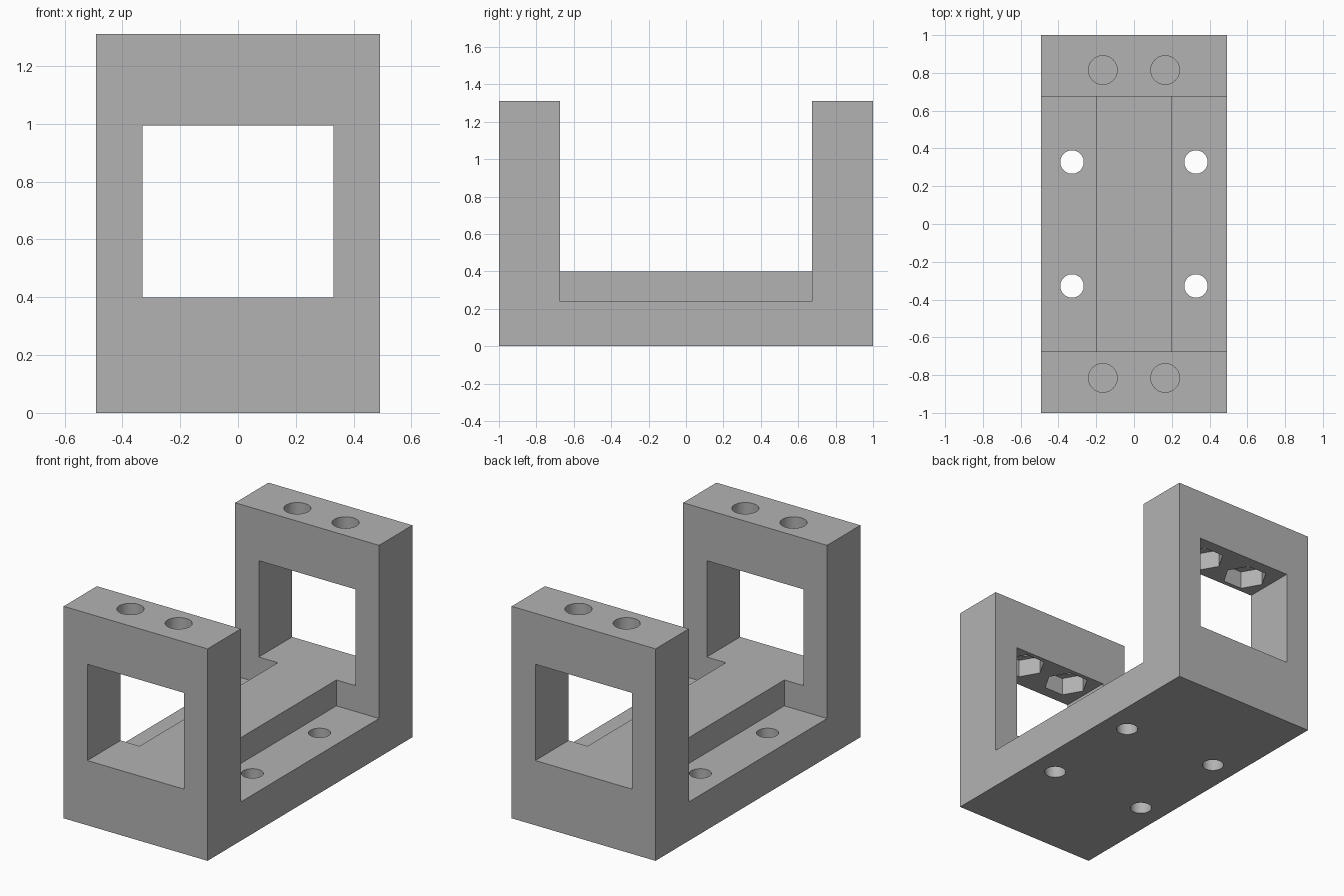
import bpy, bmesh, math

cube = bpy.data.objects.get("Cube")
if cube:
    bpy.data.objects.remove(cube, do_unlink=True)

HALF_W, HALF_L, HEIGHT = 0.492, 1.0, 1.31
WALL_IN, RIB_TOP, FLOOR = 0.675, 0.40, 0.24

grey = bpy.data.materials.new("plain grey")
grey.use_nodes = True
colour = (0.45, 0.45, 0.45, 1)
grey.diffuse_color = colour
grey.node_tree.nodes["Principled BSDF"].inputs["Base Color"].default_value = colour


def add_object(name, bm):
    bmesh.ops.recalc_face_normals(bm, faces=bm.faces)
    mesh = bpy.data.meshes.new(name)
    bm.to_mesh(mesh)
    bm.free()
    mesh.materials.append(grey)
    obj = bpy.data.objects.new(name, mesh)
    bpy.context.collection.objects.link(obj)
    return obj


def prism(name, points, offset):
    """Extrude a closed outline along an offset."""
    bm = bmesh.new()
    face = bm.faces.new([bm.verts.new(p) for p in points])
    result = bmesh.ops.extrude_face_region(bm, geom=[face])
    verts = [v for v in result["geom"] if isinstance(v, bmesh.types.BMVert)]
    bmesh.ops.translate(bm, verts=verts, vec=offset)
    return add_object(name, bm)


def box(name, x0, x1, y0, y1, z0, z1):
    outline = [(x0, y0, z0), (x1, y0, z0), (x1, y1, z0), (x0, y1, z0)]
    return prism(name, outline, (0, 0, z1 - z0))


def drill(name, x, y, z0, z1, radius, sides):
    turns = [math.tau * i / sides for i in range(sides)]
    outline = [(x + radius * math.cos(a), y + radius * math.sin(a), z0) for a in turns]
    return prism(name, outline, (0, 0, z1 - z0))


def cut(body, cutter):
    cutter.hide_render = True
    mod = body.modifiers.new("cut", 'BOOLEAN')
    mod.operation, mod.solver, mod.object = 'DIFFERENCE', 'EXACT', cutter
    bpy.context.view_layer.objects.active = body
    bpy.ops.object.modifier_apply(modifier=mod.name)
    bpy.data.objects.remove(cutter, do_unlink=True)


# U-shaped body
side = [(-HALF_L, 0), (HALF_L, 0), (HALF_L, HEIGHT), (WALL_IN, HEIGHT),
        (WALL_IN, RIB_TOP), (-WALL_IN, RIB_TOP), (-WALL_IN, HEIGHT), (-HALF_L, HEIGHT)]
bracket = prism("bracket", [(-HALF_W, y, z) for y, z in side], (2 * HALF_W, 0, 0))

# Lowered floors either side of the central rib
cut(bracket, box("left_floor_cutter", 0.2, 0.6, -WALL_IN, WALL_IN, FLOOR, 0.6))
cut(bracket, box("right_floor_cutter", -0.6, -0.2, -WALL_IN, WALL_IN, FLOOR, 0.6))

# Window through both end walls
cut(bracket, box("window_cutter", -0.33, 0.33, -1.2, 1.2, RIB_TOP, 0.995))

for sx in (-1, 1):
    for sy in (-1, 1):
        # Mounting holes in the floor
        cut(bracket, drill("floor_hole_cutter", sx * 0.328, sy * 0.328, -0.1, 0.35, 0.062, 40))
        # Bolt holes in the walls, with hexagonal nut pockets below
        cut(bracket, drill("bolt_hole_cutter", sx * 0.165, sy * 0.815, 0.9, 1.4, 0.076, 40))
        cut(bracket, drill("nut_pocket_cutter", sx * 0.165, sy * 0.815, 0.9, 1.105, 0.13, 6))

# Smooth hole walls, sharp edges elsewhere
bpy.ops.object.select_all(action='DESELECT')
bracket.select_set(True)
bpy.context.view_layer.objects.active = bracket
bpy.ops.object.shade_smooth_by_angle(angle=math.radians(30))
